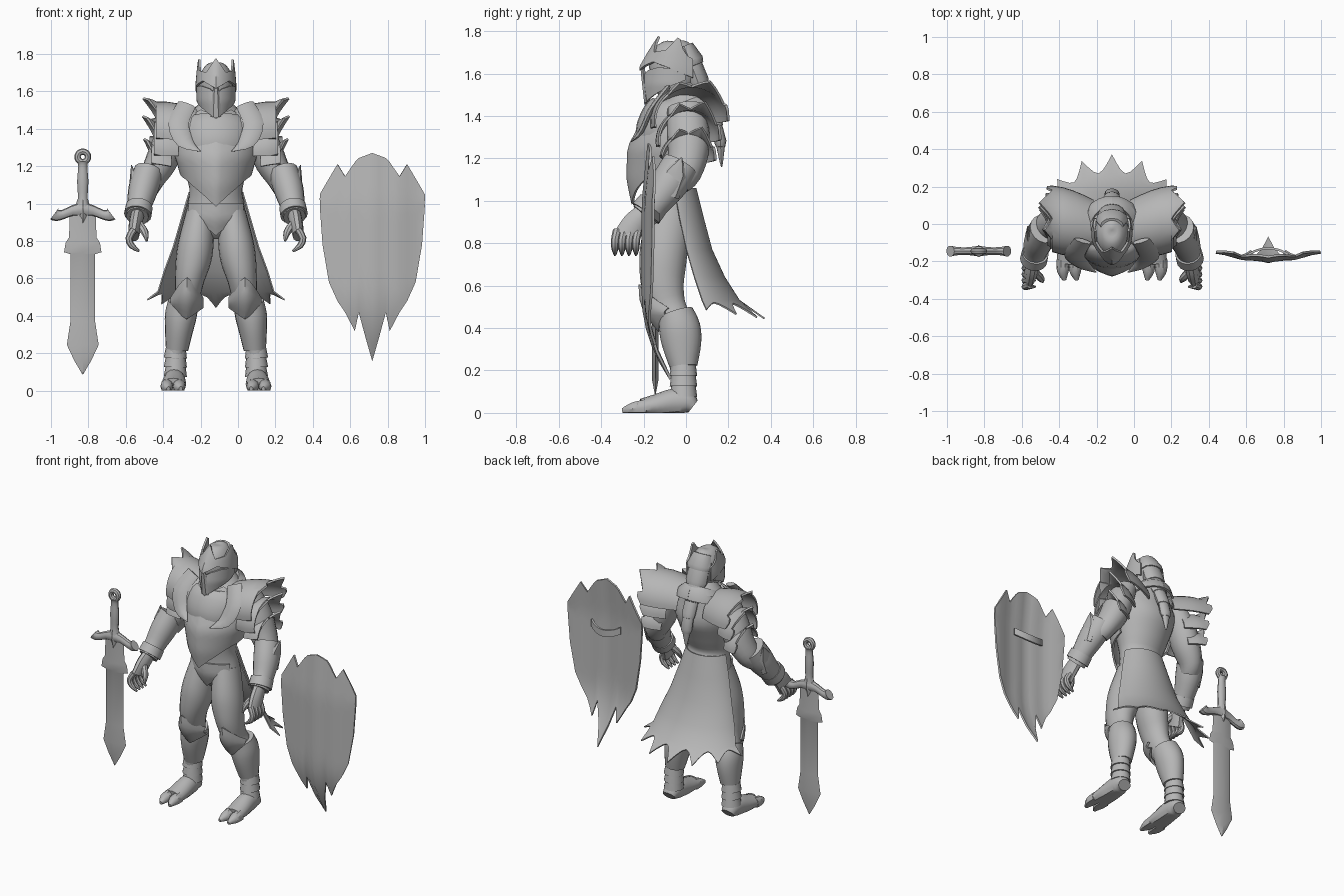
import bpy, bmesh, math
from mathutils import Vector

if "Cube" in bpy.data.objects:
    bpy.data.objects.remove(bpy.data.objects["Cube"])

CX = -0.118                      # body centre line
BODY, SWORD, SHIELD = (CX, 0, 0), (-0.83, -0.145, 0), (0.718, 0, 0)
steel = bpy.data.materials.new("steel_grey")
steel.diffuse_color = (0.47, 0.47, 0.47, 1)
steel.use_nodes = True
steel.node_tree.nodes["Principled BSDF"].inputs["Base Color"].default_value = steel.diffuse_color


def lerp(table, t):
    """Interpolate rows (key, v1, v2...) at key t."""
    rows = sorted(table)
    t = min(max(t, rows[0][0]), rows[-1][0])
    for a, b in zip(rows, rows[1:]):
        if t <= b[0]:
            f = (t - a[0]) / (b[0] - a[0])
            return [p + (q - p) * f for p, q in zip(a[1:], b[1:])]


def make(name, verts, faces, loc, mirror=False, thick=0, angle=35):
    me = bpy.data.meshes.new(name)
    me.from_pydata([tuple(v) for v in verts], [], faces)
    bm = bmesh.new()
    bm.from_mesh(me)
    bmesh.ops.recalc_face_normals(bm, faces=bm.faces)
    bm.to_mesh(me)
    bm.free()
    me.materials.append(steel)
    ob = bpy.data.objects.new(name, me)
    bpy.context.collection.objects.link(ob)
    ob.location = loc
    if thick:
        m = ob.modifiers.new("thickness", 'SOLIDIFY')
        m.thickness, m.offset = thick, 0
    if mirror:
        ob.modifiers.new("mirror", 'MIRROR').use_mirror_merge = False
    bpy.ops.object.select_all(action='DESELECT')
    bpy.context.view_layer.objects.active = ob
    ob.select_set(True)
    bpy.ops.object.convert(target='MESH')
    bpy.ops.object.shade_smooth_by_angle(angle=math.radians(angle))
    return ob


def spline(rows, k):
    """Catmull-Rom resampling of ring rows."""
    out = []
    for i in range(len(rows) - 1):
        p = [rows[max(i - 1, 0)], rows[i], rows[i + 1], rows[min(i + 2, len(rows) - 1)]]
        for s in range(k):
            t = s / k
            out.append([0.5 * (2 * b + (c - a) * t + (2 * a - 5 * b + 4 * c - d) * t * t
                               + (3 * b - a - 3 * c + d) * t ** 3) for a, b, c, d in zip(*p)])
    return out + [list(rows[-1])]


def tube(name, rings, loc=BODY, n=16, mirror=False, k=3, floor=None, angle=35):
    """Loft ellipses (x, y, z, a, b) along their own path."""
    rings = spline(rings, k) if k > 1 else rings
    c = [Vector(r[:3]) for r in rings]
    whole = (c[-1] - c[0]).normalized()
    ref = Vector((1, 0, 0)) if abs(whole.x) < 0.75 else Vector((0, 0, 1))
    verts, faces = [], []
    for i, r in enumerate(rings):
        t = (c[min(i + 1, len(c) - 1)] - c[max(i - 1, 0)]).normalized()
        side = (ref - t * ref.dot(t)).normalized()
        up = t.cross(side)
        for j in range(n):
            w = 2 * math.pi * j / n
            v = c[i] + side * math.cos(w) * max(r[3], .002) + up * math.sin(w) * max(r[4], .002)
            if floor is not None:
                v.z = max(v.z, floor)
            verts.append(v)
    for i in range(len(rings) - 1):
        for j in range(n):
            q = (j + 1) % n
            faces.append((i * n + j, i * n + q, i * n + n + q, i * n + n + j))
    faces += [tuple(range(n)), tuple(range(len(verts) - n, len(verts)))]
    return make(name, verts, faces, loc, mirror, angle=angle)


def sheet(name, grid, loc=BODY, thick=.012, mirror=False, angle=35):
    """Solid plate from a grid of points."""
    w = len(grid[0])
    faces = [(i * w + j, i * w + j + 1, i * w + w + j + 1, i * w + w + j)
             for i in range(len(grid) - 1) for j in range(w - 1)]
    return make(name, [p for row in grid for p in row], faces, loc, mirror, thick, angle)


def band(name, degs, top, bottom, shape, rows=8, **kw):
    """Plate wrapped round the front: edge tables by |angle|, shape by height (a, front y, centre y)."""
    grid = []
    for i in range(rows + 1):
        row = []
        for d in degs:
            z0, z1 = lerp(top, abs(d))[0], lerp(bottom, abs(d))[0]
            z = z0 + (z1 - z0) * i / rows
            a, yf, yc = lerp(shape, z)
            s, co = math.sin(math.radians(d)), math.cos(math.radians(d))
            keel = .8 * co + .2 * (1 - abs(s)) if co > 0 else co
            row.append((a * s, yc + (yf - yc) * keel, z))
        grid.append(row)
    return sheet(name, grid, **kw)


# torso, breastplate, collar, groin plate
tube("torso", [(0, -.07, .81, .04, .05), (0, -.07, .85, .11, .09), (0, -.07, .92, .16, .115), (0, -.07, 1.0, .15, .115),
               (0, -.08, 1.08, .142, .11), (0, -.07, 1.18, .17, .14), (0, -.06, 1.3, .2, .18), (0, -.04, 1.4, .2, .165),
               (0, -.02, 1.48, .14, .12), (0, -.04, 1.55, .07, .07)], n=28)
band("breastplate", range(-96, 97, 8), [(0, 1.47), (40, 1.5), (100, 1.42)], [(0, .985), (25, 1.05), (60, 1.13), (100, 1.17)],
     [(.98, .14, -.25, -.07), (1.1, .17, -.275, -.07), (1.25, .212, -.272, -.06), (1.32, .212, -.235, -.05),
      (1.42, .185, -.19, -.04), (1.5, .12, -.13, -.03)], rows=12)
sheet("collar", [[(r * math.sin(w * math.pi / 14), -.02 + r * math.cos(w * math.pi / 14),
                   z + .06 * math.cos(w * math.pi / 14)) for w in range(29)]
                 for r, z in ((.165, 1.41), (.15, 1.46), (.115, 1.49), (.105, 1.47))])
band("groin_plate", range(-60, 61, 10), [(0, 1.0), (60, 1.0)], [(0, .83), (60, .95)],
     [(.83, .1, -.16, -.07), (.92, .168, -.2, -.07), (1.0, .165, -.2, -.07)], rows=5)

# cape with a ragged hem of shallow points
hem = [(1.06, .148, -.09, .135), (.92, .19, -.07, .15), (.77, .235, -.04, .16), (.64, .285, -.01, .19), (.53, .32, .015, .235)]
angles = [math.radians(-75 + 25 / 6 * j) for j in range(37)]
cape = [[(rx * math.sin(w), y0 + ry * math.cos(w), z) for w in angles] for z, rx, y0, ry in hem]
tips = []
for j, w in enumerate(angles):
    s = (1, .6, .32, .2)[min(j % 6, 6 - j % 6)]
    p = Vector(cape[-1][j])
    tips.append(p.lerp(Vector((.38 * math.sin(w), .37 * math.cos(w), .5 - .055 * math.cos(w))), s))
sheet("cape", cape + [tips], thick=.008, angle=50)

# helmet: skull, crown with three peaks, cheek guard, nose ridge
tube("skull", [(0, -.05, 1.5, .065, .075), (0, -.055, 1.56, .085, .105), (0, -.05, 1.64, .092, .125),
               (0, -.04, 1.7, .08, .11), (0, -.03, 1.745, .045, .06), (0, -.03, 1.755, .003, .003)], n=24)
band("crown", range(-120, 121, 10), [(0, 1.775), (30, 1.70), (60, 1.71), (85, 1.785), (105, 1.69), (120, 1.67)],
     [(0, 1.615), (40, 1.655), (75, 1.63), (120, 1.58)],
     [(1.58, .104, -.215, -.05), (1.63, .104, -.215, -.05), (1.7, .098, -.175, -.04), (1.785, .088, -.12, -.02)])
band("cheek_guard", range(-110, 111, 10), [(0, 1.59), (20, 1.615), (50, 1.63), (110, 1.62)],
     [(0, 1.455), (20, 1.475), (60, 1.52), (110, 1.57)],
     [(1.45, .07, -.19, -.06), (1.55, .098, -.2, -.055), (1.63, .1, -.19, -.05)])
tube("nose_ridge", [(0, -.205, 1.64, .012, .012), (0, -.2, 1.58, .02, .012), (0, -.187, 1.465, .028, .012)], n=6, k=1)

# layered braid down the back
path = [(0, -.01, .07), (.1, .015, .085), (.25, .045, .075), (.42, .085, .058), (.6, .135, .045), (.78, .162, .04), (1, .168, .004)]
braid = []
for i in range(6):
    for f, g in ((0, .88), (.75, 1.05), (.99, .98)):
        t = (i + f) / 6
        y, r = lerp(path, t)
        braid.append((0, y, 1.73 - .57 * t, r * g, r * g * .72))
tube("braid", braid, n=12, k=1)


# pauldrons: three overlapping domes, each with a spiked outer rim
def dome(name, x0, x1, zc, ry, rz, reach, lift, yaw, fwd=100):
    grid = []
    for s in (0, .25, .5, .75, 1, 1.4):
        row = []
        for d in range(-fwd, 91, 10):
            w = math.radians(d)
            spike = max(0, 1 - abs(d - 30) / 28, .6 - abs(d + 20) / 32, .6 - abs(d - 75) / 25)
            e, u = (spike, 1) if s > 1 else (0, s)
            r = .8 + .2 * math.sin(u * math.pi * .6) - .02 * u
            row.append((x0 + (x1 - x0) * u - reach * e, r * ry * math.sin(w) + yaw * (u - .4),
                        zc + r * rz * math.cos(w) + lift * e + .012 * u))
        grid.append(row)
    sheet(name, grid, mirror=True)


dome("pauldron", -.1, -.32, 1.365, .178, .168, .07, .045, .045)
dome("middle_shoulder_plate", -.2, -.33, 1.275, .148, .15, .062, .055, .03)
dome("lower_shoulder_plate", -.24, -.345, 1.18, .13, .13, .04, .045, .02, 80)
tube("chest_horn", [(-.155, -.09, 1.53, .05, .014), (-.2, -.165, 1.43, .055, .014), (-.165, -.21, 1.33, .045, .013),
                    (-.085, -.258, 1.28, .003, .003)], n=8, mirror=True)

# arms, bracers, hands
tube("upper_arm", [(-.2, 0, 1.44, .07, .09), (-.255, .01, 1.32, .085, .1), (-.295, .01, 1.22, .085, .095),
                   (-.345, -.01, 1.13, .07, .08), (-.365, -.04, 1.08, .06, .06)], mirror=True)
tube("bracer", [(-.36, -.025, 1.17, .08, .088), (-.388, -.08, 1.08, .08, .088), (-.41, -.145, .99, .066, .07),
                (-.42, -.2, .93, .06, .066)], mirror=True)
tube("bracer_cuff", [(-.41, -.155, .985, .072, .075), (-.418, -.19, .94, .074, .078)], mirror=True, k=1)
tube("bracer_spike", [(-.435, -.09, 1.03, .03, .06), (-.435, -.05, 1.13, .026, .055), (-.452, -.02, 1.205, .002, .002)],
     n=8, mirror=True, k=1)
tube("palm", [(-.42, -.2, .94, .036, .05), (-.43, -.245, .89, .036, .06), (-.44, -.28, .83, .03, .065)], n=10, mirror=True)
for i in range(4):
    y = -.335 + .033 * i
    tube("finger", [(-.44, y + .01, .86, .02, .02), (-.465, y, .815, .019, .019), (-.45, y, .775, .017, .017),
                    (-.41, y, .745, .006, .006)], n=8, mirror=True, k=2)
tube("thumb", [(-.41, -.26, .89, .022, .022), (-.38, -.29, .845, .02, .02), (-.37, -.31, .80, .006, .006)], n=8, mirror=True)

# legs, greaves, knee plates, feet
tube("leg", [(-.085, -.07, .95, .075, .10), (-.105, -.1, .8, .094, .112), (-.12, -.11, .7, .095, .11), (-.14, -.11, .6, .08, .1),
             (-.155, -.085, .5, .068, .085), (-.185, -.04, .4, .065, .075), (-.21, -.02, .25, .05, .06),
             (-.22, -.01, .06, .05, .05)], n=20, mirror=True)
tube("greave", [(-.175, -.05, .47, .082, .085), (-.188, -.03, .4, .085, .098), (-.198, -.02, .32, .075, .092),
                (-.208, -.012, .22, .06, .066)], n=20, mirror=True)
for z in (.2, .15, .1):
    tube("ankle_band", [(-.215, -.012, z + .025, .054, .058), (-.217, -.012, z - .025, .062, .065)], mirror=True, k=1)
knee = [(u / 4, .605 - .11 * abs(u / 4) ** 1.3, .385 + .06 * abs(u / 4)) for u in range(-4, 5)]
sheet("knee_plate", [[(-.155 + .083 * u, -.215 + (.6 - z) * .42 + .09 * u * u - .03 * math.sin(t * math.pi / 6), z)
                      for u, z0, z1 in knee for z in [z0 + (z1 - z0) * t / 6]] for t in range(7)], mirror=True)
tube("foot", [(-.222, .033, .03, .045, .035), (-.222, .0, .05, .055, .06), (-.222, -.06, .05, .06, .064),
              (-.225, -.14, .035, .066, .053), (-.228, -.21, .025, .066, .042)], mirror=True, floor=0)
for x in (-.262, -.196):
    tube("toe", [(x, -.19, .025, .034, .04), (x, -.25, .02, .032, .031), (x + .008, -.3, .01, .01, .012)],
         n=10, mirror=True, floor=0)

# sword
tube("sword_blade", [(0, 0, z, w, .016) for z, w in ((.95, .07), (.82, .073), (.79, .092), (.74, .1), (.73, .066), (.37, .066),
                     (.245, .085), (.16, .045))] + [(0, 0, .087, .002, .002)], SWORD, n=4, k=1)
tube("sword_guard", [(0, 0, .97, .04, .03), (-.055, 0, .962, .028, .022), (-.105, 0, .942, .025, .022),
                     (-.138, 0, .938, .032, .027), (-.152, 0, .945, .036, .03)], SWORD, n=10, mirror=True, k=2)
tube("guard_point", [(0, 0, 1.02, .03, .025), (0, 0, .96, .045, .032), (0, 0, .87, .002, .01)], SWORD, n=4, k=1)
tube("sword_grip", [(0, 0, .98, .036, .028), (0, 0, 1.03, .026, .022), (0, 0, 1.12, .03, .024), (0, 0, 1.2, .024, .02),
                    (0, 0, 1.225, .032, .026)], SWORD, n=12)
bpy.ops.mesh.primitive_torus_add(major_radius=.028, minor_radius=.017, major_segments=20, minor_segments=8,
                                 location=(-.83, -.145, 1.25), rotation=(math.pi / 2, 0, 0))
ring = bpy.context.object
ring.name = "sword_pommel"
ring.data.materials.append(steel)
bpy.ops.object.shade_smooth_by_angle(angle=math.radians(40))

# shield with jagged rim, bent back at the bottom, and its hand strap
top = [(0, 1.27), (.08, 1.24), (.145, 1.145), (.185, 1.21), (.28, 1.05)]
low = [(0, .16), (.072, .42), (.093, .32), (.145, .42), (.185, .48), (.23, .58), (.265, .78), (.28, .98)]
half = [0, .035, .072, .093, .12, .145, .185, .23, .265, .28]
grid = []
for i in range(15):
    row = []
    for u in [-h for h in half[:0:-1]] + half:
        z0, z1 = lerp(top, abs(u))[0], lerp(low, abs(u))[0]
        z = z0 + (z1 - z0) * i / 14
        y = -.203 + .048 * (abs(u) / .28) ** 1.2 + .13 * (max(0, .55 - z) / .39) ** 2 + .1 * max(0, z - 1)
        row.append((u, y + .004 * math.sin(abs(u) * 33), z))
    grid.append(row)
sheet("shield", grid, SHIELD, thick=.012, angle=45)
sheet("shield_strap", [[(.022 * i, -.13 - .0014 * i * i, z - .0012 * (25 - i * i)) for i in range(-5, 6)]
                       for z in (.97, .925)], SHIELD, thick=.012)
